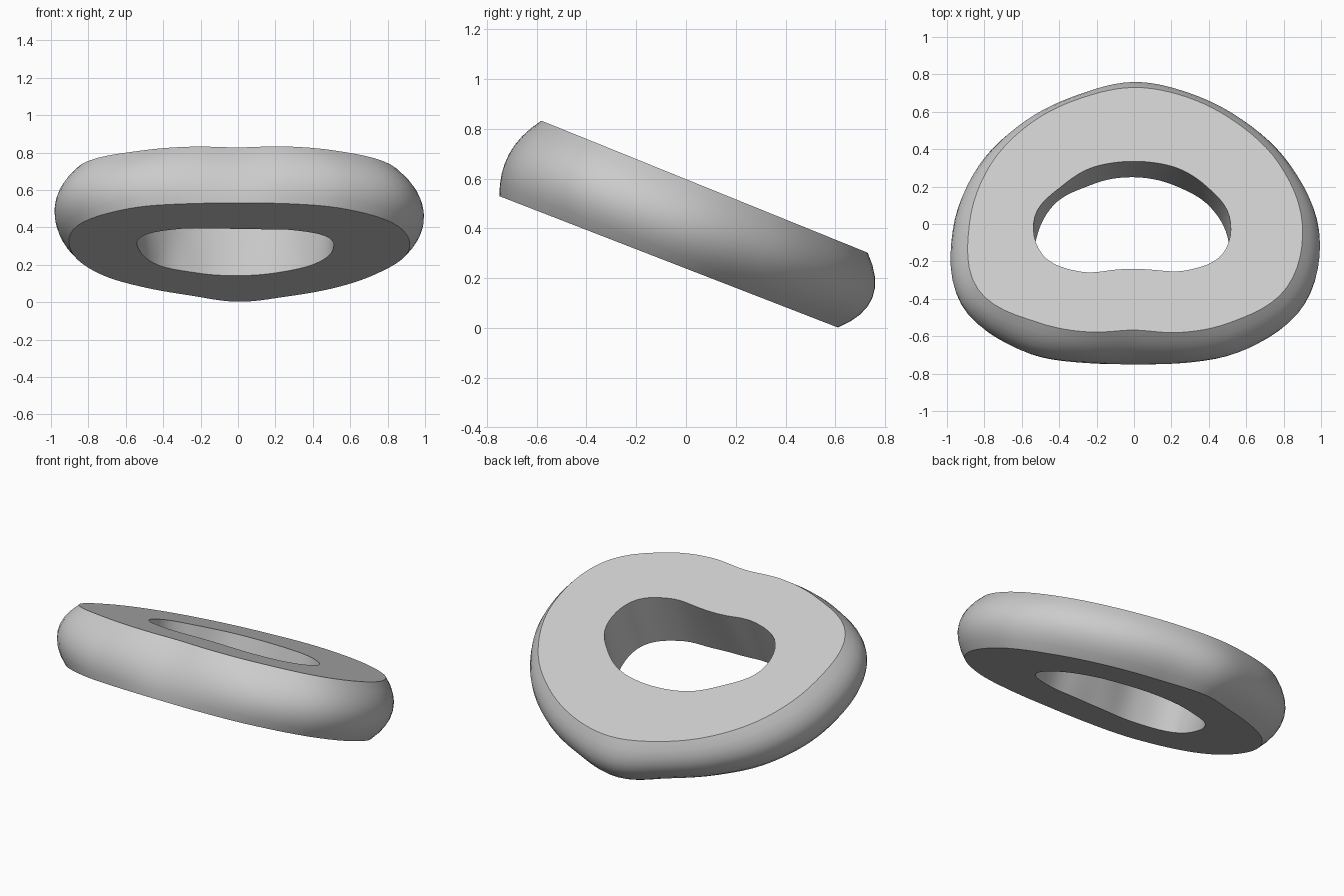
import bpy, bmesh, math
from mathutils import Vector

cube = bpy.data.objects.get("Cube")
if cube:
    bpy.data.objects.remove(cube, do_unlink=True)

SEGMENTS = 96
WALL_STEPS = 8
BULGE = 0.085

# Outline radii at even angles, counter-clockwise from +x
OUTER_TOP = [.90, .84, .77, .735, .73, .73, .77, .83,
             .88, .905, .74, .625, .567, .628, .74, .885]
OUTER_BOTTOM = [.91, .80, .715, .67, .69, .655, .70, .80,
                .89, .93, .835, .715, .67, .715, .825, .925]
HOLE_TOP = [.51, .42, .355, .31, .295, .31, .355, .42,
            .53, .53, .415, .31, .28, .31, .405, .515]
HOLE_BOTTOM = [.50, .435, .365, .33, .32, .335, .375, .46,
               .52, .56, .455, .355, .325, .345, .43, .525]


def radius_at(radii, turn):
    """Smooth closed interpolation of the radii."""
    n = len(radii)
    i, t = divmod(turn * n, 1)
    a, b, c, d = (radii[(int(i) + k) % n] for k in (-1, 0, 1, 2))
    return b + t / 2 * (c - a + t * (2*a - 5*b + 4*c - d + t * (3*(b - c) + d - a)))


def outline(radii, center_y, height, slope):
    """Closed outline lying on a sloping plane."""
    points = []
    for s in range(SEGMENTS):
        turn = s / SEGMENTS
        r, a = radius_at(radii, turn), math.tau * turn
        y = center_y + r * math.sin(a)
        points.append(Vector((r * math.cos(a), y, height + slope * y)))
    return points


def wall(low, high, bulge):
    """Rings between two outlines, swelling outward in the middle."""
    rings = []
    for k in range(WALL_STEPS + 1):
        t = k / WALL_STEPS
        ring = []
        for s in range(SEGMENTS):
            a = math.tau * s / SEGMENTS
            # the front of the rim is flatter than the sides
            amount = bulge * (1 - 0.45 * max(0, -math.sin(a)) ** 4)
            out = Vector((math.cos(a), 0.93 * math.sin(a), -0.37 * math.sin(a)))
            ring.append(low[s].lerp(high[s], t) + out * amount * 4 * t * (1 - t))
        rings.append(ring)
    return rings


# Cross-section loop: up the outer rim, then down the hole wall
top = dict(height=0.598, slope=-0.4045)
bottom = dict(height=0.239, slope=-0.388)
rim = wall(outline(OUTER_BOTTOM, -0.08, **bottom), outline(OUTER_TOP, 0, **top), BULGE)
hole = wall(outline(HOLE_BOTTOM, -0.07, **bottom), outline(HOLE_TOP, 0.04, **top), 0)
rings = rim + hole[::-1]

bm = bmesh.new()
loops = [[bm.verts.new(p) for p in ring] for ring in rings]
for i, lower in enumerate(loops):
    upper = loops[(i + 1) % len(loops)]
    for s in range(SEGMENTS):
        n = (s + 1) % SEGMENTS
        bm.faces.new((lower[s], lower[n], upper[n], upper[s]))
bmesh.ops.recalc_face_normals(bm, faces=bm.faces)
mesh = bpy.data.meshes.new("tilted_ring")
bm.to_mesh(mesh)
bm.free()

# Single light grey material
grey = bpy.data.materials.new("light grey")
grey.use_nodes = True
color = (0.6, 0.6, 0.6, 1)
grey.diffuse_color = color
grey.node_tree.nodes["Principled BSDF"].inputs["Base Color"].default_value = color
mesh.materials.append(grey)

ring_object = bpy.data.objects.new("tilted_ring", mesh)
bpy.context.collection.objects.link(ring_object)
bpy.ops.object.select_all(action='DESELECT')
ring_object.select_set(True)
bpy.context.view_layer.objects.active = ring_object
bpy.ops.object.shade_smooth_by_angle(angle=math.radians(30))
